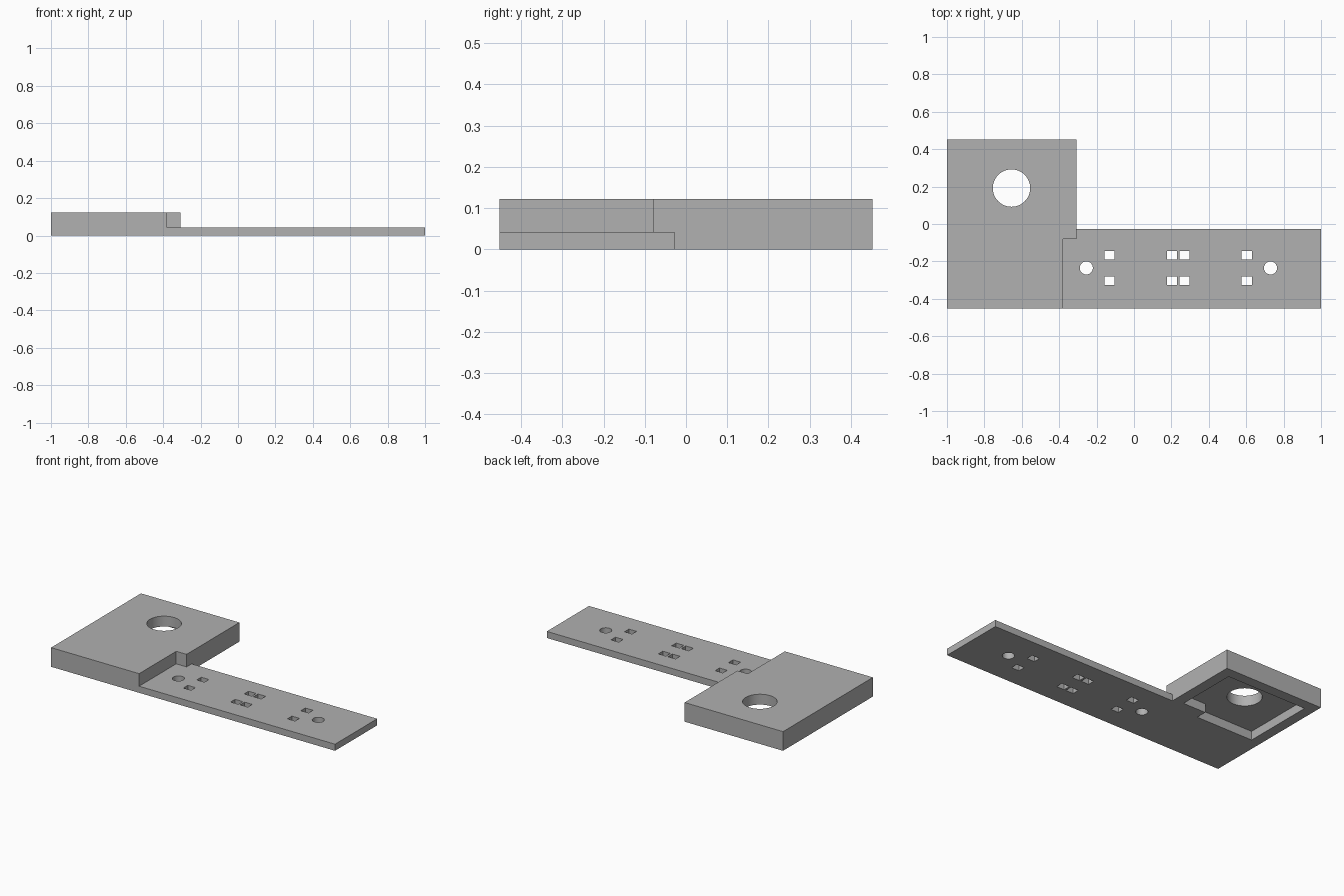
import bpy, bmesh, math

cube = bpy.data.objects.get("Cube")
if cube:
    bpy.data.objects.remove(cube, do_unlink=True)

HEIGHT, STRIP = 0.122, 0.042      # block and strip thickness
BACK, SHOULDER = 0.452, -0.307    # half depth, side of the block

grey = bpy.data.materials.new("plain grey")
grey.use_nodes = True
colour = (0.44, 0.44, 0.44, 1)
grey.diffuse_color = colour
grey.node_tree.nodes["Principled BSDF"].inputs["Base Color"].default_value = colour


def prisms(name, outlines, z0, z1):
    """Extrude closed counter-clockwise outlines between two heights."""
    bm = bmesh.new()
    for outline in outlines:
        face = bm.faces.new([bm.verts.new((x, y, z0)) for x, y in outline])
        top = bmesh.ops.extrude_face_region(bm, geom=[face])
        verts = [v for v in top["geom"] if isinstance(v, bmesh.types.BMVert)]
        bmesh.ops.translate(bm, verts=verts, vec=(0, 0, z1 - z0))
    bmesh.ops.recalc_face_normals(bm, faces=bm.faces)
    mesh = bpy.data.meshes.new(name)
    bm.to_mesh(mesh)
    bm.free()
    mesh.materials.append(grey)
    obj = bpy.data.objects.new(name, mesh)
    bpy.context.collection.objects.link(obj)
    return obj


def circle(x, y, r, sides=48):
    turns = [math.tau * i / sides for i in range(sides)]
    return [(x + r * math.cos(a), y + r * math.sin(a)) for a in turns]


def rect(x, y, w, h):
    return [(x + sx * w / 2, y + sy * h / 2)
            for sx, sy in ((-1, -1), (1, -1), (1, 1), (-1, 1))]


# L-shaped body
body = prisms("mounting_bracket", [[
    (-1, -BACK), (1, -BACK), (1, -0.028), (SHOULDER, -0.028),
    (SHOULDER, BACK), (-1, BACK)]], 0, HEIGHT)

# Space above the thin strip, with the stepped corner of the block
relief = prisms("strip_relief_cutter", [[
    (-0.38, -0.6), (1.1, -0.6), (1.1, 0.1), (SHOULDER, -0.028),
    (SHOULDER, -0.079), (-0.38, -0.079)]], STRIP, 0.3)

# Notched pocket under the block
pocket = prisms("pocket_cutter", [[
    (-0.935, -0.08), (-0.535, -0.08), (-0.535, -0.01),
    (-0.375, -0.01), (-0.375, 0.385), (-0.935, 0.385)]], -0.1, 0.056)

# Large bore, screw holes and rectangular slots
holes = [circle(-0.655, 0.192, 0.1)]
holes += [circle(x, -0.235, 0.035) for x in (-0.255, 0.73)]
holes += [rect(x, y, 0.054, 0.045)
          for x in (-0.13, 0.203, 0.27, 0.603) for y in (-0.168, -0.303)]
openings = prisms("hole_cutter", holes, -0.2, 0.4)

# Cut the body, then drop the cutters
bpy.ops.object.select_all(action="DESELECT")
bpy.context.view_layer.objects.active = body
body.select_set(True)
for cutter in (relief, pocket, openings):
    cutter.hide_render = True
    mod = body.modifiers.new(cutter.name, "BOOLEAN")
    mod.operation = "DIFFERENCE"
    mod.solver = "EXACT"
    mod.object = cutter
    bpy.ops.object.modifier_apply(modifier=mod.name)
    bpy.data.objects.remove(cutter, do_unlink=True)

bpy.ops.object.shade_smooth_by_angle(angle=math.radians(30))
